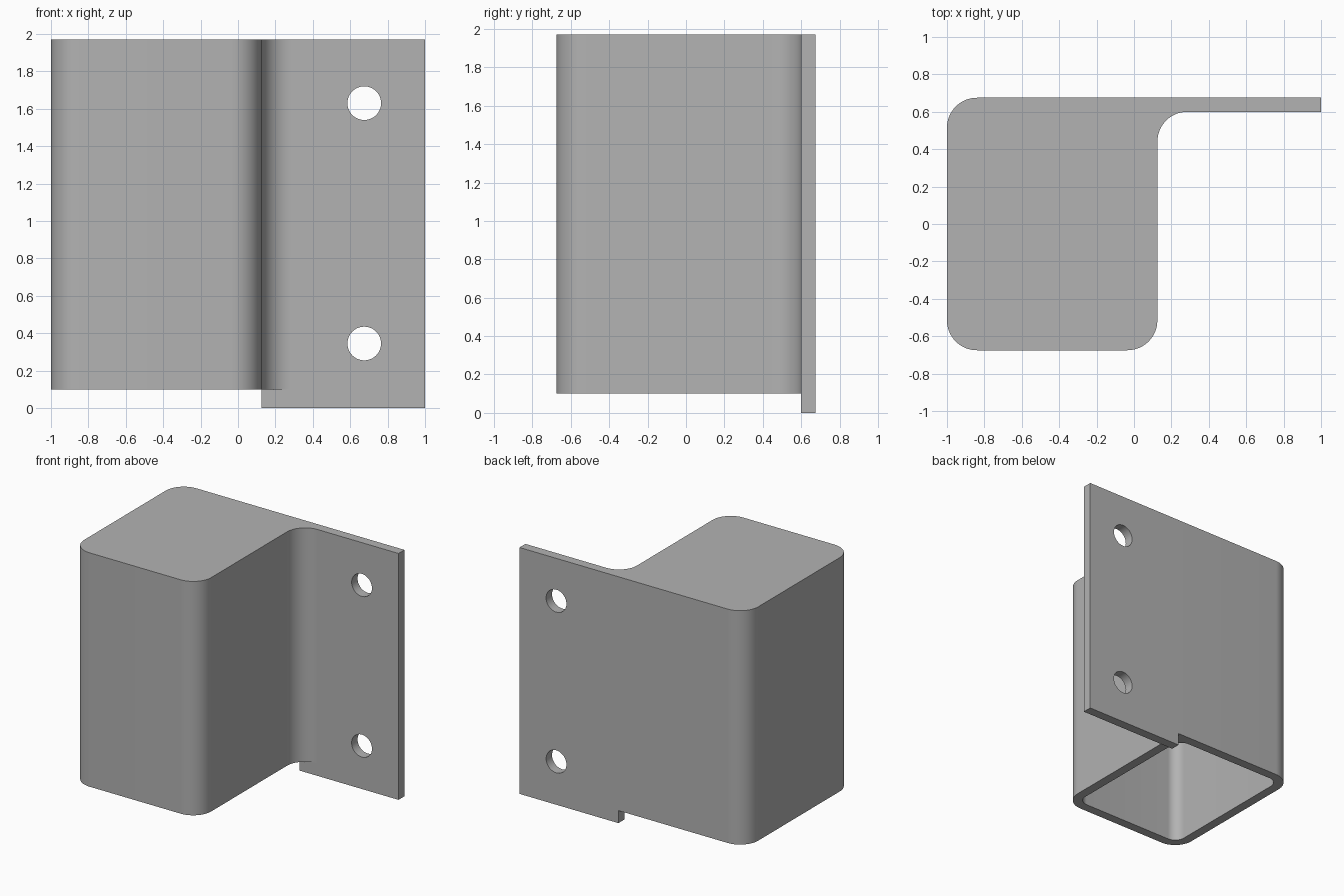
import bpy
import bmesh
from math import cos, sin, pi, radians

default = bpy.data.objects.get("Cube")
if default:
    bpy.data.objects.remove(default, do_unlink=True)

TOP, BASE = 1.97, 0.1          # body height range
LEFT, SIDE, HALF = -1.0, 0.125, 0.675
WALL, RADIUS = 0.075, 0.16
FLANGE = HALF - WALL           # front plane of the flange

grey = bpy.data.materials.new("grey metal")
grey.use_nodes = True
grey.diffuse_color = (0.45, 0.45, 0.45, 1)
grey.node_tree.nodes["Principled BSDF"].inputs["Base Color"].default_value = (0.45, 0.45, 0.45, 1)


def arc(cx, cy, r, start, end, steps=14):
    angles = [radians(start + (end - start) * i / steps) for i in range(steps + 1)]
    return [(cx + r * cos(a), cy + r * sin(a)) for a in angles]


def prism(name, outline, z0, z1):
    """Extrude a closed outline upward into a solid."""
    bm = bmesh.new()
    face = bm.faces.new([bm.verts.new((x, y, z0)) for x, y in outline])
    new = bmesh.ops.extrude_face_region(bm, geom=[face])["geom"]
    bmesh.ops.translate(bm, vec=(0, 0, z1 - z0),
                        verts=[v for v in new if isinstance(v, bmesh.types.BMVert)])
    bmesh.ops.recalc_face_normals(bm, faces=bm.faces)
    mesh = bpy.data.meshes.new(name)
    bm.to_mesh(mesh)
    bm.free()
    mesh.materials.append(grey)
    obj = bpy.data.objects.new(name, mesh)
    bpy.context.collection.objects.link(obj)
    return obj


def combine(target, tool, operation):
    """Apply a boolean and discard the tool."""
    mod = target.modifiers.new(operation, 'BOOLEAN')
    mod.operation, mod.solver, mod.object = operation, 'EXACT', tool
    bpy.context.view_layer.objects.active = target
    bpy.ops.object.modifier_apply(modifier=mod.name)
    bpy.data.objects.remove(tool, do_unlink=True)


# Rounded housing with the concave fillet that leads into the flange
r = RADIUS
outline = (arc(LEFT + r, HALF - r, r, 90, 180)
           + arc(LEFT + r, -HALF + r, r, 180, 270)
           + arc(SIDE - r, -HALF + r, r, 270, 360)
           + arc(SIDE + r, FLANGE - r, r, 180, 90)
           + [(SIDE + r, HALF)])
bracket = prism("bracket", outline, BASE, TOP)

# Flat mounting flange, hanging slightly below the housing
flange = prism("flange", [(SIDE, FLANGE), (1, FLANGE), (1, HALF), (SIDE, HALF)], 0, TOP)
combine(bracket, flange, 'UNION')

# Hollow interior, open at the bottom
ri = RADIUS - WALL
x0, x1, y1 = LEFT + WALL, SIDE - WALL, HALF - WALL
inside = (arc(x1 - ri, y1 - ri, ri, 0, 90) + arc(x0 + ri, y1 - ri, ri, 90, 180)
          + arc(x0 + ri, -y1 + ri, ri, 180, 270) + arc(x1 - ri, -y1 + ri, ri, 270, 360))
combine(bracket, prism("cavity", inside, -0.5, TOP - WALL), 'DIFFERENCE')

# Two screw holes through the flange
for z in (0.345, 1.63):
    hole = prism("screw_hole", arc(0, 0, 0.09, 0, 360 - 7.5, 47), -0.2, 0.2)
    hole.rotation_euler = (pi / 2, 0, 0)
    hole.location = (0.675, HALF - WALL / 2, z)
    bpy.context.view_layer.update()
    combine(bracket, hole, 'DIFFERENCE')

# Smooth curved walls, crisp edges
bpy.ops.object.select_all(action='DESELECT')
bracket.select_set(True)
bpy.context.view_layer.objects.active = bracket
bpy.ops.object.shade_smooth_by_angle(angle=radians(30))
